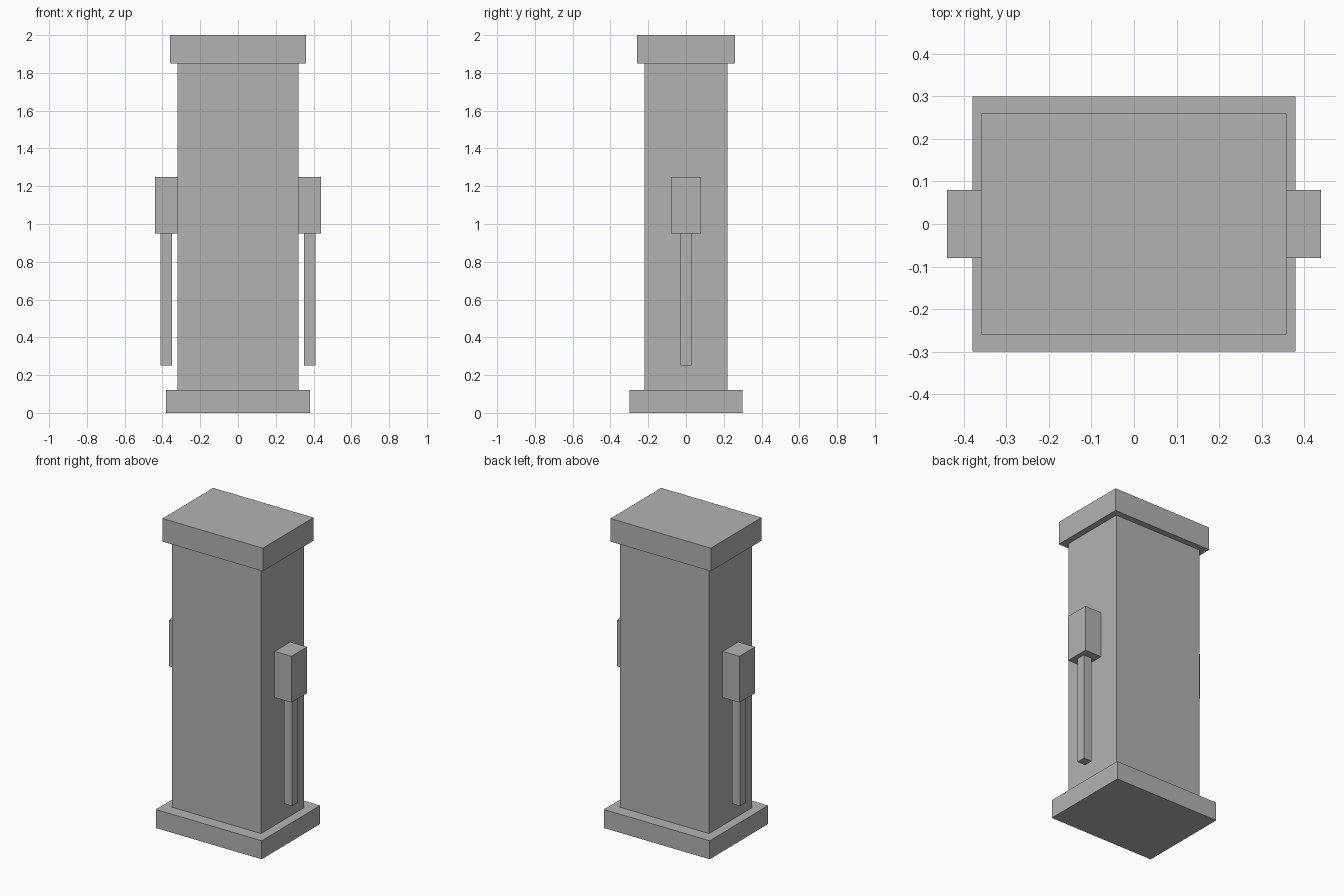
import bpy

if "Cube" in bpy.data.objects:
    bpy.data.objects.remove(bpy.data.objects["Cube"])

grey = bpy.data.materials.new("light_grey")
grey.diffuse_color = (0.45, 0.45, 0.45, 1)
grey.use_nodes = True
grey.node_tree.nodes["Principled BSDF"].inputs["Base Color"].default_value = grey.diffuse_color


def box(name, x, y, z):
    """Box spanning the given (min, max) ranges."""
    spans = (x, y, z)
    bpy.ops.mesh.primitive_cube_add(size=1, location=[(a + b) / 2 for a, b in spans])
    ob = bpy.context.object
    ob.name = name
    ob.scale = [b - a for a, b in spans]
    bpy.ops.object.transform_apply(location=False, rotation=False, scale=True)
    ob.data.materials.append(grey)
    return ob


# Pillar: base plinth, body and overhanging cap
box("base", (-0.38, 0.38), (-0.30, 0.30), (0, 0.12))
box("body", (-0.32, 0.32), (-0.22, 0.22), (0.12, 1.85))
box("cap", (-0.36, 0.36), (-0.26, 0.26), (1.85, 2.0))

# Holder and hanging hose on each side
for side, s in (("right", 1), ("left", -1)):
    box(side + "_holder", sorted((s * 0.32, s * 0.44)), (-0.08, 0.08), (0.95, 1.25))
    box(side + "_hose", sorted((s * 0.35, s * 0.41)), (-0.03, 0.03), (0.25, 0.95))
